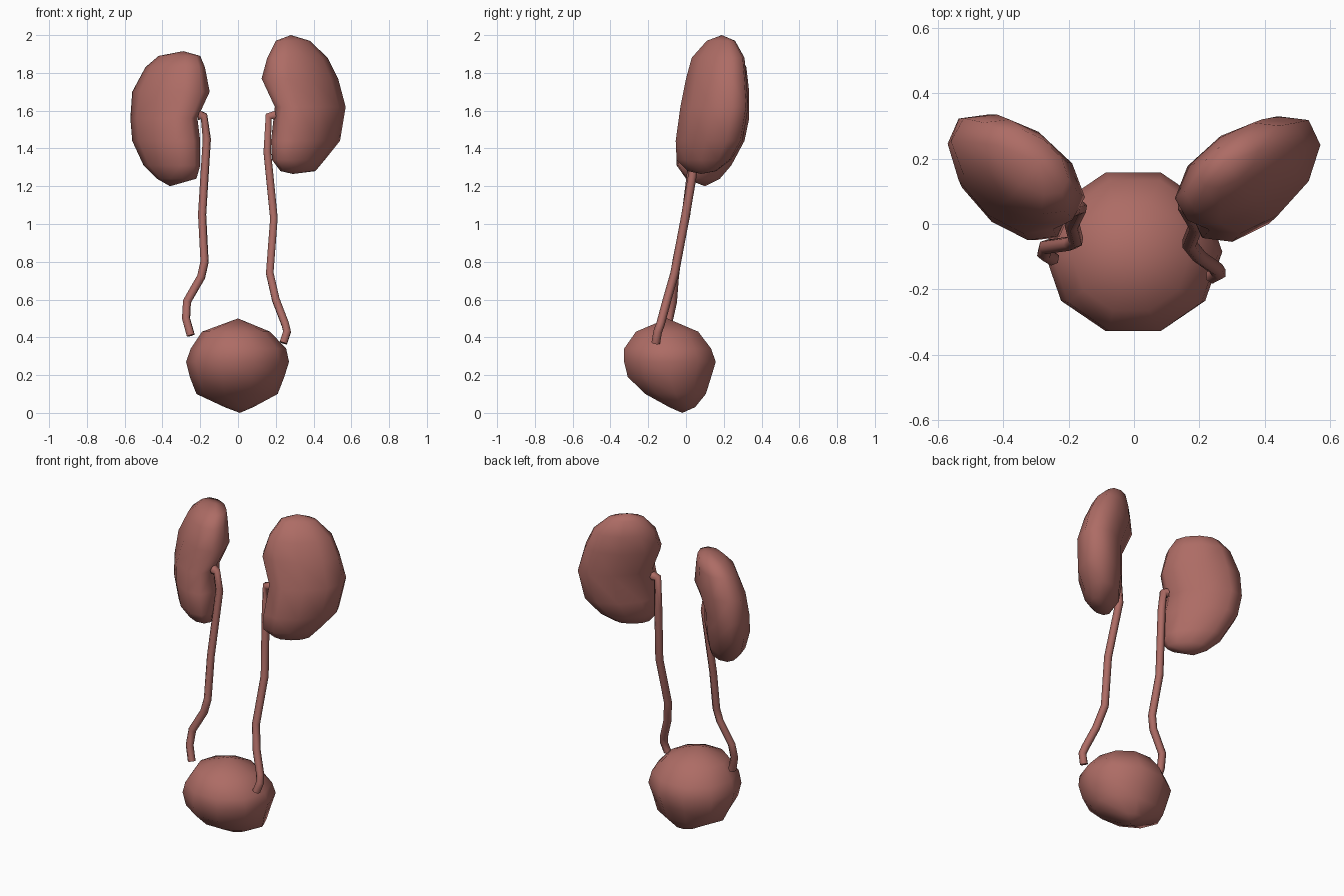
import bpy, bmesh, math

if "Cube" in bpy.data.objects:
    bpy.data.objects.remove(bpy.data.objects["Cube"])

SIDES = 10

mat = bpy.data.materials.new("organ_red")
mat.diffuse_color = (0.42, 0.15, 0.13, 1)
mat.use_nodes = True
mat.node_tree.nodes["Principled BSDF"].inputs["Base Color"].default_value = mat.diffuse_color


def finish(name, bm):
    bmesh.ops.recalc_face_normals(bm, faces=bm.faces)
    me = bpy.data.meshes.new(name)
    bm.to_mesh(me)
    bm.free()
    me.materials.append(mat)
    for p in me.polygons:
        p.use_smooth = True
    ob = bpy.data.objects.new(name, me)
    bpy.context.collection.objects.link(ob)


def bridge(bm, rings):
    for a, b in zip(rings, rings[1:]):
        n = len(a)
        for i in range(n):
            bm.faces.new((a[i], a[(i + 1) % n], b[(i + 1) % n], b[i]))


def loft(name, top, slices, bottom, skew=0.0, side=1):
    """Closed organ from slices (z, xmin, xmax, ymin, ymax) between two poles.
    skew turns each slice so its outer edge leans to the back."""
    bm = bmesh.new()
    rings = []
    for z, x0, x1, y0, y1 in slices:
        ring = []
        for i in range(SIDES):
            t = 2 * math.pi * i / SIDES
            x = (x0 + x1) / 2 + side * (x1 - x0) / 2 * math.cos(t)
            y = (y0 + y1) / 2 + (y1 - y0) / 2 * 1.02 * math.sin(t + skew)
            ring.append(bm.verts.new((x, y, z)))
        rings.append(ring)
    bridge(bm, rings)
    for pole, ring in ((top, rings[0]), (bottom, rings[-1])):
        p = bm.verts.new(pole)
        for i in range(SIDES):
            bm.faces.new((p, ring[i], ring[(i + 1) % SIDES]))
    finish(name, bm)


def tube(name, points, radius):
    """Thin six-sided tube through a path."""
    cu = bpy.data.curves.new(name, 'CURVE')
    cu.dimensions = '3D'
    cu.bevel_depth = radius
    cu.bevel_resolution = 1
    cu.use_fill_caps = True
    sp = cu.splines.new('POLY')
    sp.points.add(len(points) - 1)
    for p, co in zip(sp.points, points):
        p.co = (*co, 1)
    sp.points[0].radius = 1.25
    cu.materials.append(mat)
    ob = bpy.data.objects.new(name, cu)
    bpy.context.collection.objects.link(ob)
    bpy.ops.object.select_all(action='DESELECT')
    ob.select_set(True)
    bpy.context.view_layer.objects.active = ob
    bpy.ops.object.convert(target='MESH')
    bpy.ops.object.shade_smooth()


# Kidneys: bean shapes with a dent on the inner edge
loft("kidney_right", (0.28, 0.19, 2.0), [
    (1.97, 0.20, 0.38, 0.11, 0.26),
    (1.88, 0.155, 0.475, 0.03, 0.31),
    (1.77, 0.125, 0.53, 0.0, 0.32),
    (1.62, 0.195, 0.57, -0.03, 0.33),
    (1.44, 0.175, 0.54, -0.055, 0.30),
    (1.34, 0.18, 0.46, -0.05, 0.24),
    (1.28, 0.225, 0.41, 0.01, 0.16)],
    (0.29, 0.08, 1.265), math.radians(30), 1)

loft("kidney_left", (-0.29, 0.19, 1.915), [
    (1.89, -0.42, -0.20, 0.09, 0.29),
    (1.83, -0.49, -0.175, 0.03, 0.32),
    (1.70, -0.56, -0.15, 0.0, 0.335),
    (1.56, -0.57, -0.215, -0.03, 0.335),
    (1.44, -0.56, -0.20, -0.05, 0.31),
    (1.31, -0.50, -0.20, -0.05, 0.24),
    (1.24, -0.43, -0.22, 0.0, 0.18)],
    (-0.36, 0.10, 1.2), math.radians(30), -1)

# Bladder
loft("bladder", (0.0, -0.10, 0.5), [
    (0.43, -0.19, 0.17, -0.27, 0.07),
    (0.34, -0.25, 0.255, -0.335, 0.14),
    (0.27, -0.275, 0.27, -0.335, 0.165),
    (0.19, -0.255, 0.245, -0.315, 0.14),
    (0.10, -0.22, 0.21, -0.22, 0.11),
    (0.03, -0.07, 0.08, -0.09, 0.05)],
    (0.01, -0.02, 0.0))

# Ureters
tube("ureter_right", [
    (0.20, 0.05, 1.575), (0.162, 0.05, 1.57), (0.155, 0.055, 1.38),
    (0.19, -0.005, 1.03), (0.168, -0.06, 0.74), (0.20, -0.10, 0.60),
    (0.25, -0.135, 0.47), (0.26, -0.15, 0.43), (0.24, -0.16, 0.37)], 0.023)

tube("ureter_left", [
    (-0.205, 0.05, 1.575), (-0.18, 0.045, 1.57), (-0.165, 0.05, 1.45),
    (-0.19, 0.0, 1.05), (-0.177, -0.05, 0.80), (-0.195, -0.06, 0.72),
    (-0.27, -0.07, 0.59), (-0.275, -0.09, 0.50), (-0.25, -0.105, 0.41)], 0.023)
